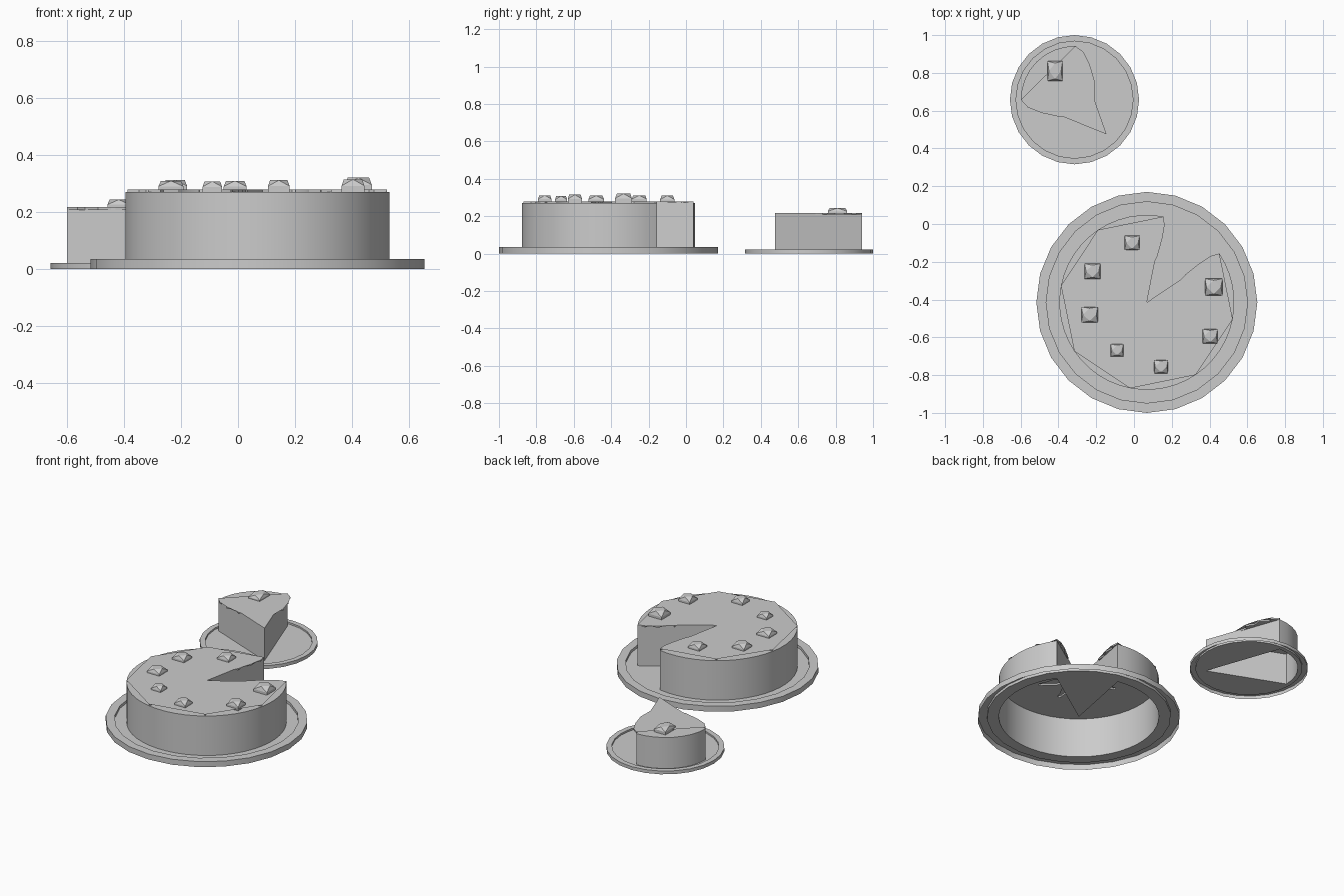
import bpy, bmesh, math
from mathutils import Vector

if "Cube" in bpy.data.objects:
    bpy.data.objects.remove(bpy.data.objects["Cube"])

# jagged icing edge: (fraction along the line, sideways offset)
ZIGZAG = [(.11, .036), (.17, .014), (.30, .052), (.42, .032),
          (.55, .054), (.60, .02), (.70, .022), (.81, .0)]


def polar(c, r, deg):
    a = math.radians(deg)
    return Vector((c[0] + r * math.cos(a), c[1] + r * math.sin(a)))


def lift(p, z):
    return (p[0], p[1], z)


def finish(bm, name, smooth=True):
    me = bpy.data.meshes.new(name)
    bmesh.ops.remove_doubles(bm, verts=bm.verts, dist=0.0003)
    bm.to_mesh(me)
    bm.free()
    ob = bpy.data.objects.new(name, me)
    bpy.context.collection.objects.link(ob)
    if smooth:
        bpy.ops.object.select_all(action='DESELECT')
        ob.select_set(True)
        bpy.context.view_layer.objects.active = ob
        bpy.ops.object.shade_smooth_by_angle(angle=math.radians(30))
    return ob


def face(bm, pts, z):
    f = bm.faces.new([bm.verts.new(lift(p, z)) for p in pts])
    f.normal_update()
    if f.normal.z < 0:
        f.normal_flip()


def wall(bm, path, z0, z1):
    for a, b in zip(path, path[1:]):
        bm.faces.new([bm.verts.new(v) for v in
                      (lift(a, z0), lift(b, z0), lift(b, z1), lift(a, z1))])


def jagged(corner, tip, side, amount):
    d = tip - corner
    n = Vector((-d.y, d.x)).normalized() * side * amount
    return [corner + d * t + n * o for t, o in ZIGZAG]


def slice_top(bm, apex, arc, tip, z, amount):
    """Low field near the rim plus a raised icing border beside the cuts."""
    a, b = arc[0], arc[-1]
    line = [a] + jagged(a, tip, -1, amount) + [tip] + jagged(b, tip, 1, amount)[::-1] + [b]
    # inward side depends on which corner the line starts from
    line = [a] + jagged(a, tip, -SIDE, amount) + [tip] + jagged(b, tip, SIDE, amount)[::-1] + [b]
    face(bm, arc + line[::-1][1:-1], z)
    face(bm, line + [apex], z + ICING)
    wall(bm, line[::-1], z, z + ICING)


def plate(name, c, r, r_in, height, floor, hole):
    """Open-bottomed plate with a raised rim; the floor stops at the cake."""
    bm = bmesh.new()
    n = 24
    rings = [[bm.verts.new(lift(polar(c, rr, 360 * i / n), z)) for i in range(n)]
             for rr, z in ((r, 0), (r, height), (r_in, height), (r_in, floor))]
    for lo, hi in zip(rings, rings[1:]):
        for i in range(n):
            j = (i + 1) % n
            bm.faces.new((lo[i], lo[j], hi[j], hi[i]))
    hv = [bm.verts.new(lift(p, floor)) for p in hole]
    edges = [bm.edges.new((hv[i - 1], hv[i])) for i in range(len(hv))]
    edges += [bm.edges.get((rings[3][i - 1], rings[3][i])) for i in range(n)]
    res = bmesh.ops.triangle_fill(bm, use_beauty=True, use_dissolve=False,
                                  edges=edges, normal=(0, 0, 1))
    for f in [g for g in res['geom'] if isinstance(g, bmesh.types.BMFace)]:
        f.normal_update()
        if f.normal.z < 0:
            f.normal_flip()
    finish(bm, name)


def berry(name, x, y, sx, sy, z, h):
    """Square-based fruit piece whose top corners are cut to a diamond."""
    bm = bmesh.new()
    sq = [(1, -1), (1, 1), (-1, 1), (-1, -1)]
    dm = [(.8, 0), (0, .8), (-.8, 0), (0, -.8)]
    ring = lambda pts, zz: [bm.verts.new((x + sx * u, y + sy * v, zz)) for u, v in pts]
    lo, mid, top = ring(sq, z), ring(sq, z + h * .5), ring(dm, z + h)
    for i in range(4):
        j = (i + 1) % 4
        bm.faces.new((lo[i], lo[j], mid[j], mid[i]))
        bm.faces.new((mid[i], mid[j], top[i]))
        bm.faces.new((mid[j], top[j], top[i]))
    bm.faces.new(top)
    finish(bm, name, False)


SIDE = -1
ICING = 0.01

# large cake with one of eight slices missing
C, R, TOP, FLOOR = Vector((.068, -.415)), .463, .27, .018
STEPS = 6
bm = bmesh.new()
rim = [polar(C, R, 79 + 45 * i / STEPS) for i in range(7 * STEPS + 1)]
for k in range(7):
    arc = rim[k * STEPS:(k + 1) * STEPS + 1]
    slice_top(bm, C, arc, polar(C, .09, 79 + 45 * (k + .5)), TOP, .5)
wall(bm, rim, FLOOR, TOP)
wall(bm, [rim[-1], C, rim[0]], FLOOR, TOP + ICING)
finish(bm, "cake")
plate("cake_plate", C, .585, .533, .035, FLOOR, rim + [C])

# served slice on its own small plate
P, S_TOP, S_FLOOR = Vector((-.315, .658)), .208, .01
tip_out = Vector((-.145, .475))
bm = bmesh.new()
arc = [polar(P, .284, 89 + 91 * i / 8) for i in range(9)]
slice_top(bm, tip_out, arc, Vector((-.21, .58)), S_TOP, .9)
wall(bm, arc, S_FLOOR, S_TOP)
wall(bm, [arc[-1], tip_out, arc[0]], S_FLOOR, S_TOP + ICING)
finish(bm, "served_slice")
plate("slice_plate", P, .342, .31, .021, S_FLOOR, arc + [tip_out])

# fruit pieces on top
fruit = [(-.01, -.1, .04, .036), (-.22, -.25, .042, .038), (-.235, -.48, .044, .036),
         (-.09, -.668, .034, .034), (.143, -.755, .038, .038),
         (.403, -.594, .04, .041), (.422, -.334, .047, .047)]
for i, (x, y, sx, h) in enumerate(fruit):
    berry(f"fruit_{i + 1}", x, y, sx, sx * .95, TOP, h + .004)
berry("slice_fruit", -.418, .81, .04, .052, S_TOP, .036)
